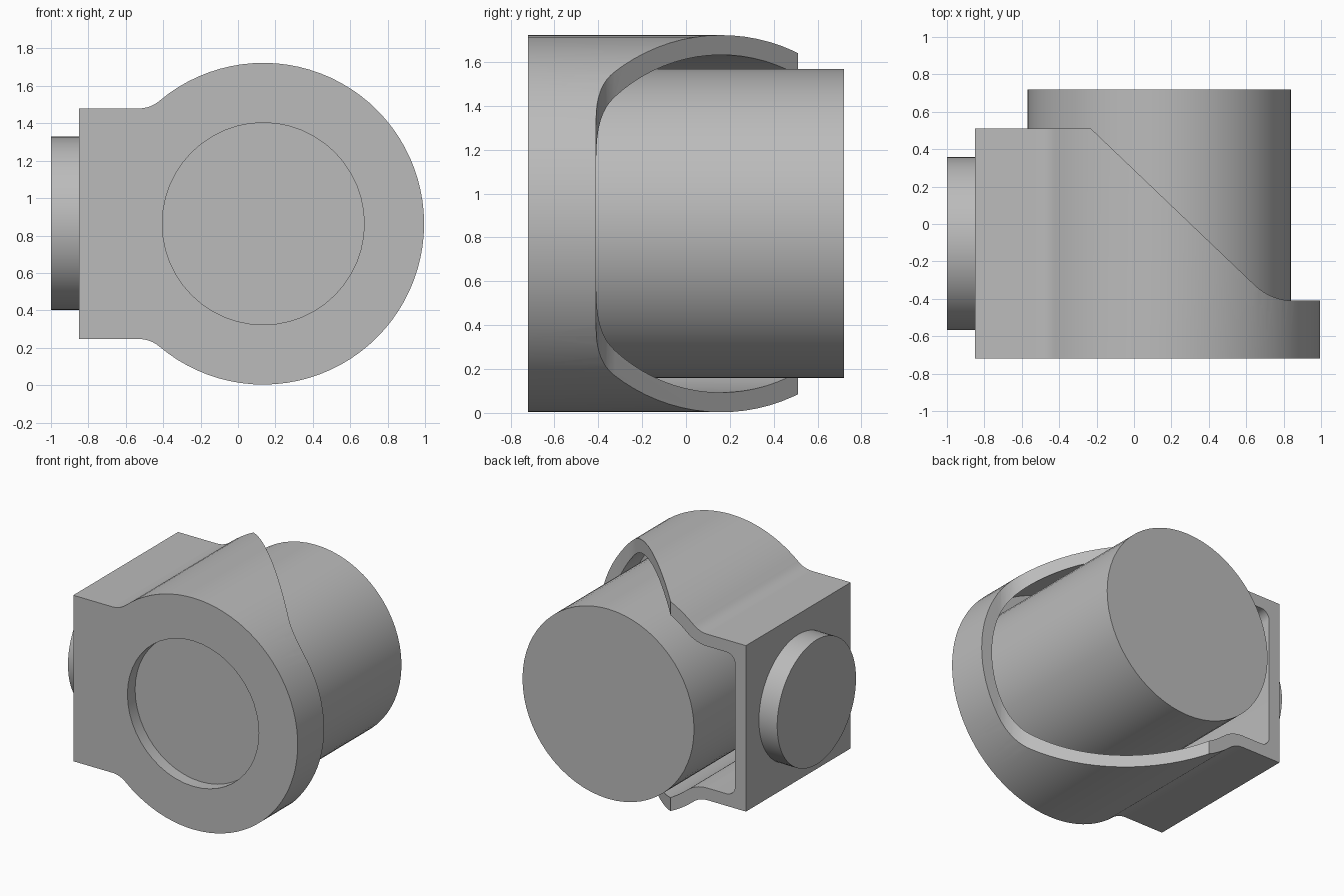
import bpy, bmesh
from math import pi, sin, cos, atan2, hypot, sqrt, tan, radians
from mathutils import Vector, Matrix

cube = bpy.data.objects.get("Cube")
if cube:
    bpy.data.objects.remove(cube, do_unlink=True)

grey = bpy.data.materials.new("plain_grey")
grey.use_nodes = True
grey.diffuse_color = (0.5, 0.5, 0.5, 1)
grey.node_tree.nodes["Principled BSDF"].inputs["Base Color"].default_value = (0.5, 0.5, 0.5, 1)

CX, CZ, R = 0.135, 0.863, 0.86      # main bore axis and outer radius
FRONT, BACK, WALL = -0.72, 0.51, 0.09
SIDE, HALF = -0.85, 0.615           # side face and half height of the square end


def arc(cx, cy, r, a, b, n):
    return [(cx + r * cos(a + (b - a) * i / n), cy + r * sin(a + (b - a) * i / n))
            for i in range(n + 1)]


def prism(name, points, lo, hi, axis):
    """Extrude a closed outline along y (points are x, z) or z (points are x, y)."""
    put = (lambda p, h: (p[0], h, p[1])) if axis == "y" else (lambda p, h: (p[0], p[1], h))
    bm = bmesh.new()
    face = bm.faces.new([bm.verts.new(put(p, lo)) for p in points])
    top = bmesh.ops.extrude_face_region(bm, geom=[face])["geom"]
    shift = Vector(put((0, 0), hi - lo))
    bmesh.ops.translate(bm, vec=shift, verts=[v for v in top if isinstance(v, bmesh.types.BMVert)])
    bmesh.ops.recalc_face_normals(bm, faces=bm.faces)
    return finish(name, bm)


def cylinder(name, r, centre, length, turn, sides=64):
    bm = bmesh.new()
    bmesh.ops.create_cone(bm, cap_ends=True, segments=sides, radius1=r, radius2=r, depth=length,
                          matrix=Matrix.Translation(centre) @ Matrix.Rotation(pi / 2, 4, turn))
    return finish(name, bm)


def finish(name, bm):
    mesh = bpy.data.meshes.new(name)
    bm.to_mesh(mesh)
    bm.free()
    mesh.materials.append(grey)
    obj = bpy.data.objects.new(name, mesh)
    bpy.context.collection.objects.link(obj)
    return obj


def cut(obj, cutter):
    mod = obj.modifiers.new("cut", "BOOLEAN")
    mod.operation, mod.solver, mod.object = "DIFFERENCE", "EXACT", cutter
    bpy.context.view_layer.update()
    mesh = bpy.data.meshes.new_from_object(obj.evaluated_get(bpy.context.evaluated_depsgraph_get()))
    obj.modifiers.clear()
    obj.data = mesh
    bpy.data.objects.remove(cutter, do_unlink=True)


def outline(inset, corner):
    """Round body blended into a square end, shrunk by inset."""
    dx, blend = 0.665, 0.17
    dz = sqrt((R + blend) ** 2 - dx ** 2)
    a = atan2(dz, -dx)
    half = dz - blend - inset
    x = SIDE + inset
    upper = arc(0, 0, R - inset, 0, a, 32)
    upper += arc(-dx, dz, blend + inset, a - pi, -pi / 2, 8)[1:]
    upper = [(px + CX, pz) for px, pz in upper]
    if corner:
        upper += arc(x + corner, half - corner, corner, pi / 2, pi, 6)
    else:
        upper.append((x, half))
    lower = [(px, -pz) for px, pz in reversed(upper[1:])]
    return [(px, pz + CZ) for px, pz in upper + lower]


# Housing: hollow shell with an opening at the front
housing = prism("housing", outline(0, 0), FRONT, BACK, "y")
cut(housing, prism("cavity", outline(WALL, 0.07), FRONT + WALL, 1, "y"))
cut(housing, cylinder("opening", 0.54, (CX, FRONT, CZ), 0.5, "X", 48))

# Slanted cut across the back, rounded into the straight flange
slope = atan2(0.85, 0.89)
bend_r, ledge, meet = 0.3, -0.41, 0.733
bend_x = meet + bend_r * tan(slope / 2)
bend = arc(bend_x, ledge + bend_r, bend_r, -pi / 2 - slope, -pi / 2, 8)
start = (meet - (1 - ledge) / tan(slope), 1)
cut(housing, prism("slant", [start] + bend + [(1.5, ledge), (1.5, 1)], -0.5, 2.5, "z"))

# Solid core and side boss
core = cylinder("core", 0.705, (CX, (0.72 + FRONT + WALL) / 2, CZ), 0.72 - FRONT - WALL, "X")
boss = cylinder("side_boss", 0.463, (-0.92, -0.105, CZ + 0.002), 0.16, "Y")

bpy.ops.object.select_all(action="DESELECT")
for obj in (housing, core, boss):
    obj.select_set(True)
bpy.context.view_layer.objects.active = housing
bpy.ops.object.shade_smooth_by_angle(angle=radians(30))
